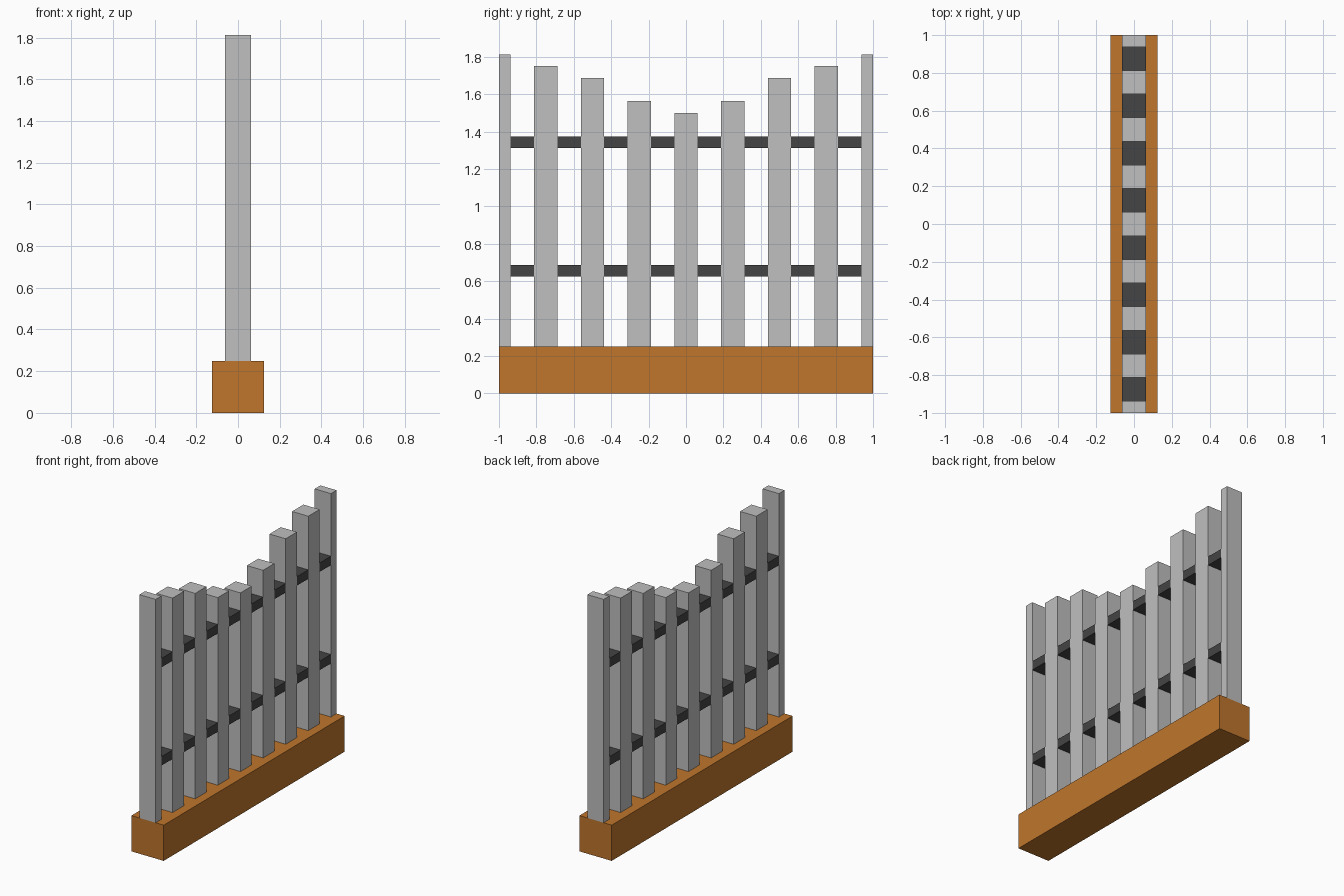
import bpy

cube = bpy.data.objects.get("Cube")
if cube:
    bpy.data.objects.remove(cube, do_unlink=True)


def make_material(name, rgb):
    mat = bpy.data.materials.new(name)
    mat.use_nodes = True
    color = (*rgb, 1.0)
    mat.diffuse_color = color
    mat.node_tree.nodes["Principled BSDF"].inputs["Base Color"].default_value = color
    return mat


wood = make_material("orange wood", (0.523, 0.18, 0.025))
light_grey = make_material("light grey", (0.523, 0.523, 0.523))
dark_grey = make_material("dark grey", (0.058, 0.058, 0.058))


def box(name, mat, x, y, z):
    """Axis-aligned box from (low, high) ranges."""
    ranges = (x, y, z)
    bpy.ops.mesh.primitive_cube_add(size=1)
    obj = bpy.context.object
    obj.name = name
    for v in obj.data.vertices:
        v.co = [hi if c > 0 else lo for c, (lo, hi) in zip(v.co, ranges)]
    obj.data.materials.append(mat)
    return obj


U = 1 / 16           # fence module
SIDE = (-U, U)       # shared depth of pickets and rails
BASE_TOP = 4 * U

# Base beam
box("base_beam", wood, (-2 * U, 2 * U), (-1, 1), (0, BASE_TOP))

# Pickets, lowest in the middle, half-width at both ends
heights = [24 * U, 25 * U, 27 * U, 28 * U, 29 * U]
for i in range(-4, 5):
    y = i * 4 * U
    box(f"picket_{i + 5}", light_grey, SIDE,
        (max(y - U, -1), min(y + U, 1)), (BASE_TOP, heights[abs(i)]))

# Rail pieces filling the gaps between pickets
for level, z in (("lower", 10 * U), ("upper", 21 * U)):
    for i in range(8):
        y = -1 + U + i * 4 * U
        box(f"{level}_rail_{i + 1}", dark_grey, SIDE, (y, y + 2 * U), (z, z + U))
